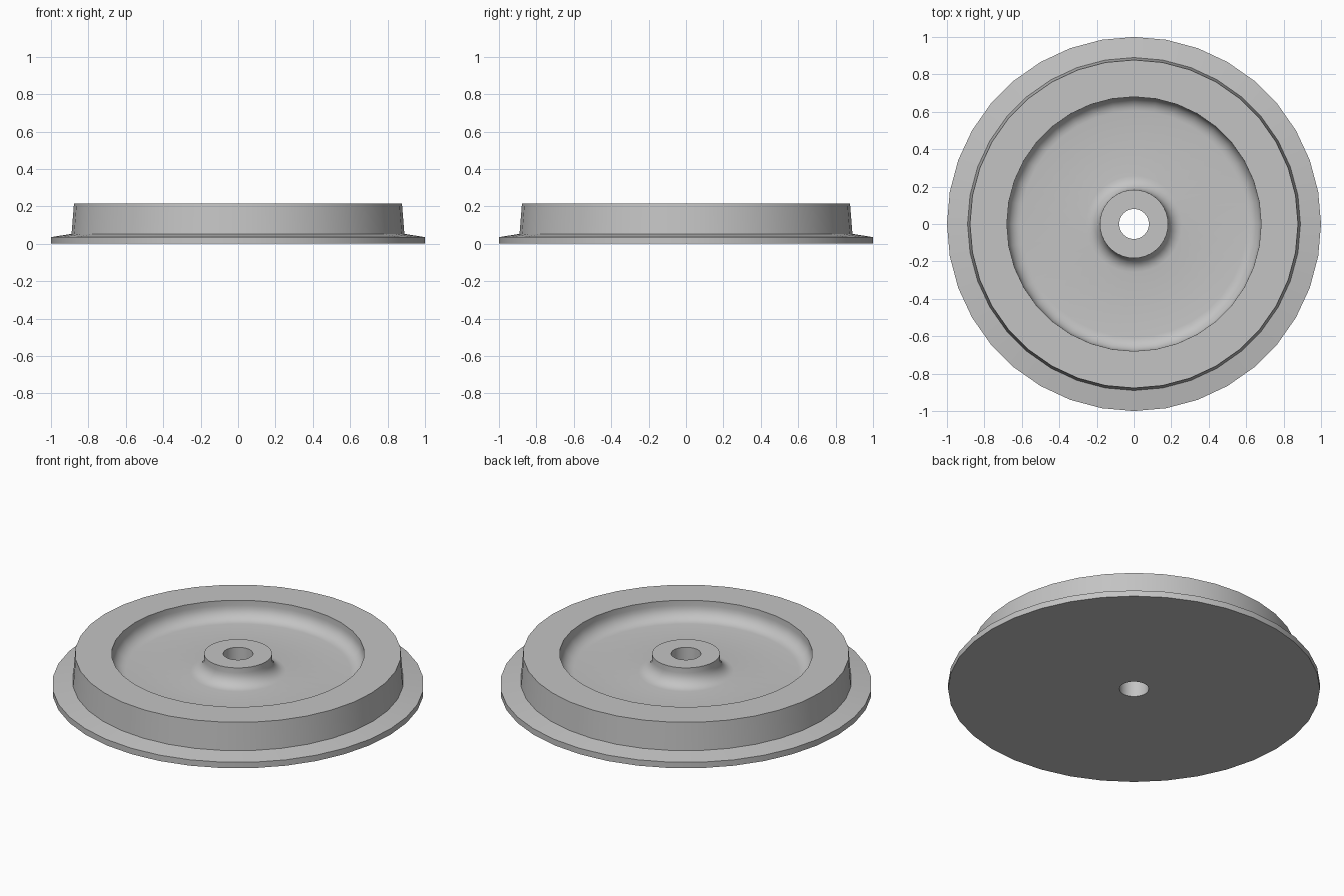
import bpy
import bmesh
from math import cos, sin, pi, radians

default = bpy.data.objects.get("Cube")
if default:
    bpy.data.objects.remove(default, do_unlink=True)

SEGMENTS = 36
FLOOR, TOP, FILLET = 0.11, 0.215, 0.075

# Plain grey metal
metal = bpy.data.materials.new("grey_metal")
metal.use_nodes = True
grey = (0.55, 0.55, 0.55, 1)
metal.diffuse_color = grey
metal.node_tree.nodes["Principled BSDF"].inputs["Base Color"].default_value = grey


def fillet(cx, start, end, steps=6):
    """Concave quarter round that meets the dish floor."""
    angles = [radians(start + (end - start) * i / steps) for i in range(steps + 1)]
    return [(cx + FILLET * cos(a), FLOOR + FILLET + FILLET * sin(a)) for a in angles]


def lathe(name, profile):
    """Revolve a closed radius/height outline about z."""
    bm = bmesh.new()
    rings = [[bm.verts.new((r * cos(a), r * sin(a), z)) for r, z in profile]
             for a in (2 * pi * i / SEGMENTS for i in range(SEGMENTS))]
    n = len(profile)
    for i, ring in enumerate(rings):
        following = rings[(i + 1) % SEGMENTS]
        for j in range(n):
            k = (j + 1) % n
            bm.faces.new((ring[j], following[j], following[k], ring[k]))
    bmesh.ops.recalc_face_normals(bm, faces=bm.faces)
    mesh = bpy.data.meshes.new(name)
    bm.to_mesh(mesh)
    bm.free()
    mesh.materials.append(metal)
    obj = bpy.data.objects.new(name, mesh)
    bpy.context.collection.objects.link(obj)
    return obj


# Flange, tapered tread, rim, dished web, hub and axle bore in one section
flange = [(0.08, 0), (1, 0), (1, 0.035), (0.89, 0.053)]
rim = [(0.877, TOP), (0.68, TOP)]
web = fillet(0.68 - FILLET, 0, -90) + fillet(0.183 + FILLET, 270, 180)
hub = [(0.183, TOP), (0.08, TOP)]
wheel = lathe("flanged_wheel", flange + rim + web + hub)

bpy.ops.object.select_all(action="DESELECT")
wheel.select_set(True)
bpy.context.view_layer.objects.active = wheel
bpy.ops.object.shade_smooth_by_angle(angle=radians(30))
